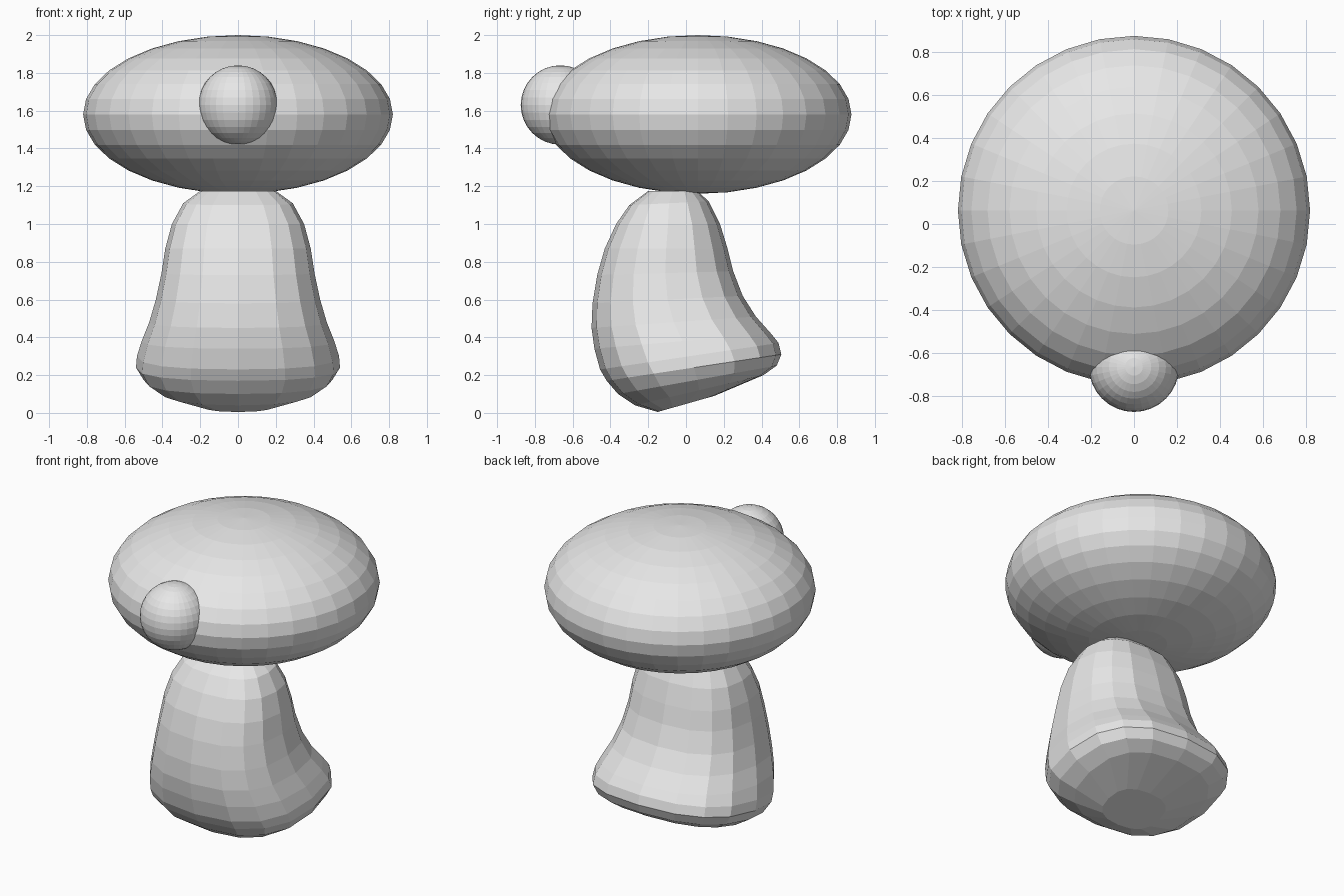
import bpy, math

if "Cube" in bpy.data.objects:
    bpy.data.objects.remove(bpy.data.objects["Cube"])

# One plain grey for the whole model
grey = bpy.data.materials.new("light grey")
grey.diffuse_color = (0.8, 0.8, 0.8, 1)
grey.use_nodes = True
grey.node_tree.nodes["Principled BSDF"].inputs["Base Color"].default_value = grey.diffuse_color


def ball(name, centre, size):
    bpy.ops.mesh.primitive_uv_sphere_add(segments=32, ring_count=16, radius=1, location=centre)
    ob = bpy.context.object
    ob.name = name
    ob.scale = size
    bpy.ops.object.transform_apply(location=False, rotation=False, scale=True)
    ob.data.materials.append(grey)


# Wide flattened cap and the small ball on its front
ball("cap", (0, 0.063, 1.58), (0.82, 0.813, 0.42))
ball("front_ball", (0, -0.665, 1.63), (0.21, 0.21, 0.21))

# Bent stem: each ring is front (y, z), back (y, z), half width
rings = [
    (-0.15, 0.005, 0.15, 0.09, 0.20),
    (-0.27, 0.04, 0.41, 0.20, 0.41),
    (-0.36, 0.10, 0.48, 0.25, 0.50),
    (-0.42, 0.17, 0.505, 0.31, 0.54),
    (-0.455, 0.23, 0.49, 0.37, 0.535),
    (-0.485, 0.34, 0.45, 0.42, 0.51),
    (-0.50, 0.45, 0.37, 0.51, 0.47),
    (-0.495, 0.58, 0.30, 0.62, 0.435),
    (-0.47, 0.73, 0.25, 0.75, 0.405),
    (-0.43, 0.87, 0.22, 0.87, 0.385),
    (-0.37, 1.00, 0.18, 1.00, 0.35),
    (-0.30, 1.10, 0.12, 1.12, 0.29),
    (-0.20, 1.175, 0.06, 1.175, 0.20),
]
SIDES = 16


def rounded(v):
    # slightly squared-off circle
    return math.copysign(abs(v) ** 0.8, v)


verts, faces = [], []
for fy, fz, by, bz, w in rings:
    for i in range(SIDES):
        a = 2 * math.pi * i / SIDES
        t = (1 + rounded(math.sin(a))) / 2
        verts.append((w * rounded(math.cos(a)), fy + (by - fy) * t, fz + (bz - fz) * t))
for r in range(len(rings) - 1):
    for i in range(SIDES):
        j = (i + 1) % SIDES
        a, b = r * SIDES, (r + 1) * SIDES
        faces.append((a + i, a + j, b + j, b + i))
faces.append(tuple(reversed(range(SIDES))))
faces.append(tuple(range((len(rings) - 1) * SIDES, len(rings) * SIDES)))

mesh = bpy.data.meshes.new("stem")
mesh.from_pydata(verts, [], faces)
mesh.materials.append(grey)
bpy.context.collection.objects.link(bpy.data.objects.new("stem", mesh))
